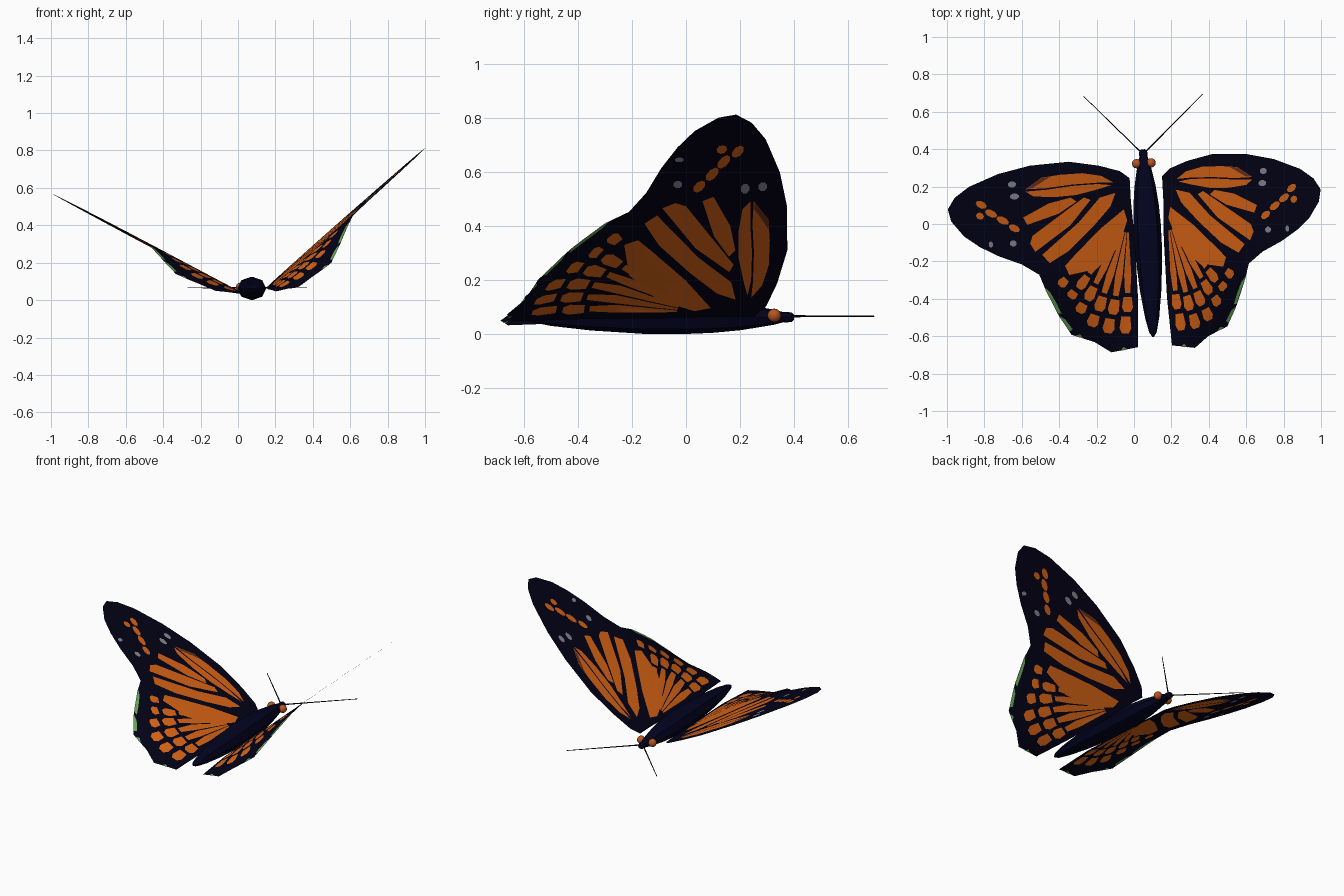
import bpy, bmesh, math
from mathutils import Vector, geometry

if "Cube" in bpy.data.objects:
    bpy.data.objects.remove(bpy.data.objects["Cube"])


def material(name, rgb):
    m = bpy.data.materials.new(name)
    m.diffuse_color = (*rgb, 1)
    m.use_nodes = True
    m.node_tree.nodes["Principled BSDF"].inputs["Base Color"].default_value = m.diffuse_color
    return m


BLACK = material("wing black", (0.0008, 0.0006, 0.008))
ORANGE = material("wing orange", (0.70, 0.13, 0.008))
GREY = material("pale grey", (0.25, 0.25, 0.31))
GREEN = material("edge green", (0.14, 0.36, 0.10))
BROWN = material("red brown", (0.15, 0.03, 0.012))
NAVY = material("body navy", (0.0008, 0.0008, 0.014))
EYE = material("eye orange", (0.48, 0.09, 0.018))
ANTENNA = material("antenna black", (0.001, 0.001, 0.001))

YAW = 0.054
MID = 0.0625


def place(side, forward, z):
    """Body coordinates (sideways, forward, up) to the slightly turned stance."""
    c, s = math.cos(YAW), math.sin(YAW)
    return Vector((0.07 + side * c - forward * s, side * s + forward * c, z))


def finish(name, bm, mats, smooth=True):
    me = bpy.data.meshes.new(name)
    bm.to_mesh(me)
    bm.free()
    ob = bpy.data.objects.new(name, me)
    bpy.context.collection.objects.link(ob)
    for m in mats:
        me.materials.append(m)
    if smooth:
        bpy.ops.object.select_all(action='DESELECT')
        bpy.context.view_layer.objects.active = ob
        ob.select_set(True)
        bpy.ops.object.shade_smooth_by_angle(angle=math.radians(40))
    return ob


# Wing outline and markings, flat, in hundredths (outward, forward)
OUTLINE = [(1, 25), (6, 29), (17, 32.5), (33, 35.5), (54, 34.5), (71, 31), (87, 25),
           (95, 19.5), (99, 13.5), (97.5, 7), (91, -1.5), (83, -7.5), (73, -13),
           (61, -18), (52, -24), (49, -32.5), (43.5, -45), (36.5, -57),
           (24.5, -61.5), (15.7, -67.5), (1.5, -65.5), (0, -40), (0, -8), (1, 13)]

STREAKS = [
    # leading edge patch, split by a vein
    [(57, 22), (48, 27.8), (38, 28.8), (26, 29), (16, 27), (10, 23.2), (18, 23.5), (32, 23.2), (46, 22)],
    [(53, 18), (57, 20.8), (46, 21.2), (32, 22.5), (18.5, 22.8), (11, 21.8), (18, 20), (30, 17.5), (42, 17)],
    # forewing fan
    [(57, 3), (59, 7), (45, 13.8), (33, 16.3), (30, 14), (40, 8)],
    [(53.5, -11.7), (56, -7), (54.5, -3), (42.5, 5), (26, 16), (22.5, 14.5), (34, 1.5)],
    [(46, -18), (50, -13.5), (29.5, 2.8), (17.5, 15.5), (9, 17.5), (12, 10.5), (22, 0), (35.3, -12)],
    # hindwing cell
    [(36, -25), (38, -20), (33, -15), (18.5, -1.5), (5, 8.5), (3.5, 2.5), (9, -11.5), (21, -22.5)],
]


def spot(a, b, ra, rb, turn=0.0):
    c, s = math.cos(turn), math.sin(turn)
    pts = []
    for i in range(8):
        t = i * math.tau / 8 + 0.4
        u, v = ra * math.cos(t), rb * math.sin(t)
        pts.append((a + u * c - v * s, b + u * s + v * c))
    return pts


def fan_piece(deg, half, r0, r1, taper):
    """Rounded wedge radiating from the hindwing root."""
    pts = []
    for r, h in ((r0, half * taper), (r0 + (r1 - r0) * 0.7, half), (r1, half * 0.55)):
        pts.append((r, deg - h))
        pts.insert(0, (r, deg + h))
    return [(3 + r * math.sin(math.radians(d)), 3 - r * math.cos(math.radians(d))) for r, d in pts]


patches = [(p, 1) for p in STREAKS]
# hindwing streaks with two rows of spots towards the border
for i in range(5):
    d = 3.5 + i * 8.8
    reach = (44, 46, 46, 43, 40)[i]
    patches.append((fan_piece(d, 3.7, 7, reach - 4.5, 0.9), 1))
    patches.append((fan_piece(d, 3.6, reach - 2.5, reach + 5.5, 0.85), 1))
    patches.append((fan_piece(d + 1, 3.1, reach + 8, reach + 17 - i * 1.2, 0.85), 1))
patches.append((fan_piece(49, 3, 46, 51, 0.8), 1))
# orange spots near the wing tip
for a, b, r in ((81, 15, 3.2), (76, 10, 3.6), (70, 6, 3.6), (64, 1.5, 3.2), (82, 9, 2.2)):
    patches.append((spot(a, b, r, 1.9, 0.5), 1))
# pale spots
for a, b, r in ((63, 18.5, 2.5), (64, 25, 2.3), (65, -6.5, 1.9), (77, -6.5, 1.2)):
    patches.append((spot(a, b, r, 1.7), 2))
# green scraps on the hind margin
for scrap in ([(49.2, -31), (48.8, -33), (43.5, -45), (41.2, -45.5), (43.5, -40), (46.5, -34)],
              [(42.8, -46.5), (37.5, -55.3), (35.8, -54), (39.5, -48.5)],
              [(35, -57.6), (30, -59.4), (32, -57)],
              [(11, -67), (7, -66.4), (9, -65)]):
    patches.append((scrap, 3))
# dark fleck on the outer end of the leading patch
patches.append(([(56.5, 22.2), (48, 27.6), (43, 28.2), (47, 26), (53, 22.5)], 4))


def ccw(p):
    area = sum(p[i - 1][0] * p[i][1] - p[i][0] * p[i - 1][1] for i in range(len(p)))
    return p if area > 0 else p[::-1]


def wing(name, sign, root, scale, slope, z0):
    verts, faces = [], []
    for poly in [OUTLINE] + [p for p, _ in patches]:
        start = len(verts)
        verts += [Vector((a / 100, b / 100)) for a, b in ccw(poly)]
        faces.append(list(range(start, len(verts))))
    # extra points let the hindwing curve
    verts += [Vector((0.03 + 0.06 * i, -0.65 + 0.06 * j)) for i in range(9) for j in range(9)]
    co, _, tris, _, _, origin = geometry.delaunay_2d_cdt(verts, [], faces, 1, 1e-5)
    bm = bmesh.new()
    vs = []
    for a, b in co:
        sag = 0.7 * (max(0, -b - 0.2) / 0.46) ** 2
        z = z0 - 0.022 * sag + a * scale * slope * (1 - sag)
        vs.append(bm.verts.new(place(sign * (root + a * scale), b, z)))
    for t, o in zip(tris, origin):
        if not o:
            continue
        f = bm.faces.new([vs[i] for i in t])
        top = max(o)
        f.material_index = patches[top - 1][1] if top else 0
        f.normal_update()
        if f.normal.z < 0:
            f.normal_flip()
    bmesh.ops.delete(bm, geom=[v for v in bm.verts if not v.link_faces], context='VERTS')
    finish(name, bm, [BLACK, ORANGE, GREY, GREEN, BROWN])


wing("left_wing", -1, 0.07, 1.0, 0.53, 0.045)
wing("right_wing", 1, 0.085, 0.86, 0.885, 0.058)

# Body: spindle of eight-sided rings (forward, radius)
PROFILE = [(-0.605, 0.004), (-0.58, 0.02), (-0.5, 0.038), (-0.35, 0.058), (-0.15, 0.073), (0, 0.073),
           (0.1, 0.068), (0.2, 0.057), (0.28, 0.042), (0.33, 0.032), (0.36, 0.022), (0.375, 0.023),
           (0.392, 0.02), (0.4, 0.01)]
bm = bmesh.new()
rings = [[bm.verts.new(place(r * math.cos(k * math.tau / 8), b, MID + 0.85 * r * math.sin(k * math.tau / 8)))
          for k in range(8)] for b, r in PROFILE]
for r0, r1 in zip(rings, rings[1:]):
    for k in range(8):
        bm.faces.new((r0[k - 1], r0[k], r1[k], r1[k - 1]))
bm.faces.new(rings[0])
bm.faces.new(rings[-1])
bmesh.ops.recalc_face_normals(bm, faces=bm.faces)
finish("body", bm, [NAVY])

for side, sign, reach, ahead in (("left", -1, 0.302, 0.70), ("right", 1, 0.335, 0.678)):
    # Eye
    bm = bmesh.new()
    bmesh.ops.create_uvsphere(bm, u_segments=12, v_segments=8, radius=0.025)
    bmesh.ops.translate(bm, vec=place(sign * 0.039, 0.325, 0.069), verts=bm.verts)
    finish(side + "_eye", bm, [EYE])
    # Antenna
    p, q = place(sign * 0.012, 0.385, 0.066), place(sign * reach, ahead, 0.066)
    bm = bmesh.new()
    bmesh.ops.create_cone(bm, cap_ends=True, segments=6, radius1=0.004, radius2=0.002, depth=(q - p).length)
    turn = (q - p).to_track_quat('Z', 'Y').to_matrix()
    bmesh.ops.rotate(bm, matrix=turn, verts=bm.verts)
    bmesh.ops.translate(bm, vec=(p + q) / 2, verts=bm.verts)
    finish(side + "_antenna", bm, [ANTENNA])
